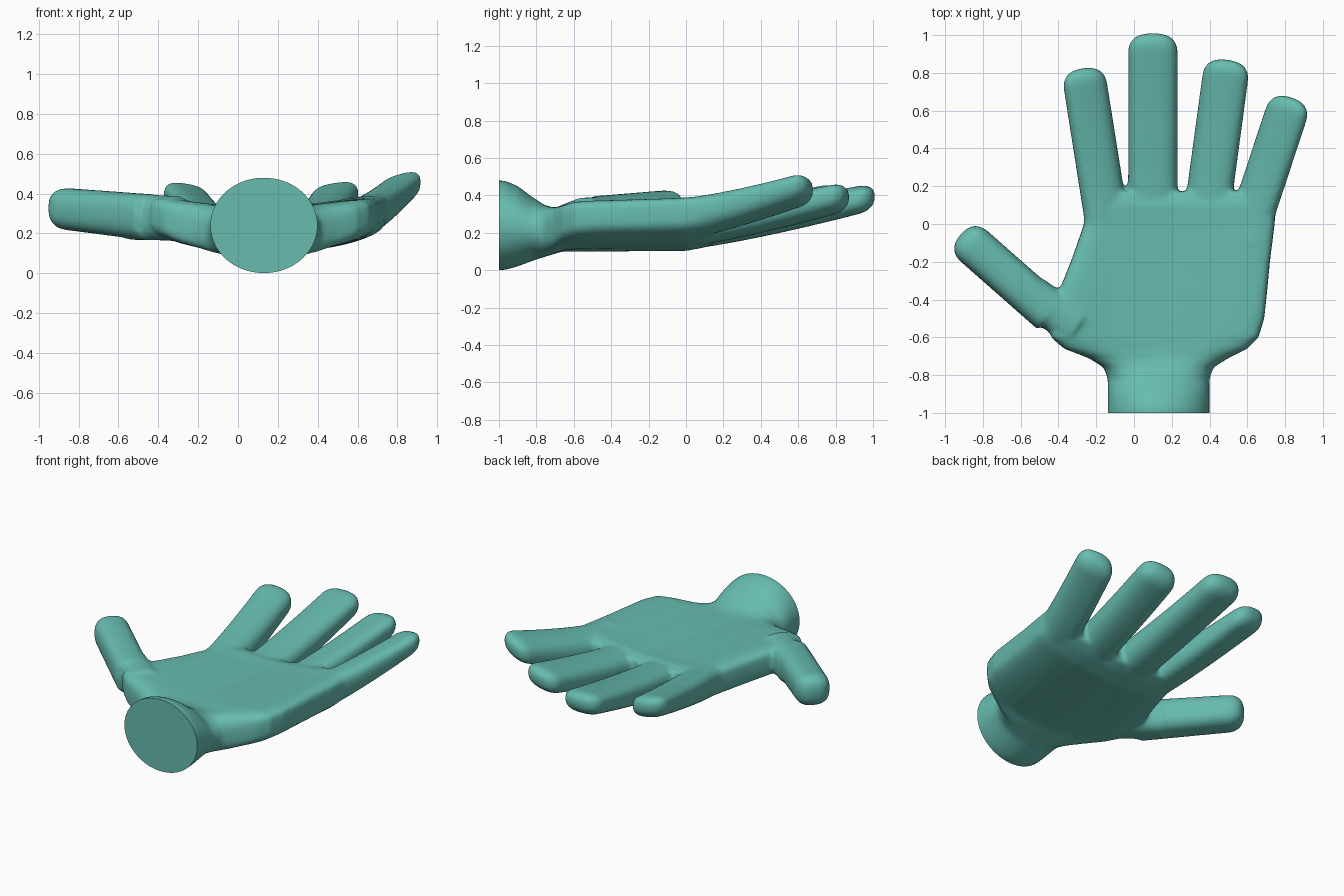
import bpy, bmesh, math
from mathutils import Vector

if "Cube" in bpy.data.objects:
    bpy.data.objects.remove(bpy.data.objects["Cube"], do_unlink=True)

SIDES = 40
MID_X, MID_Z = 0.13, 0.217

skin = bpy.data.materials.new("teal_skin")
skin.use_nodes = True
teal = (0.135, 0.50, 0.43, 1)
skin.diffuse_color = teal
skin.node_tree.nodes["Principled BSDF"].inputs["Base Color"].default_value = teal


def loft(bm, sections, across, power):
    """Closed tube through sections (centre, half width, half height)."""
    rings = []
    for centre, rx, rz in sections:
        ring = []
        for i in range(SIDES):
            a = 2 * math.pi * i / SIDES
            c, s = math.cos(a), math.sin(a)
            e = 2 / (power(centre) if callable(power) else power)
            u = math.copysign(abs(c) ** e, c) * rx
            w = math.copysign(abs(s) ** e, s) * rz
            ring.append(bm.verts.new(Vector(centre) + across * u + Vector((0, 0, w))))
        rings.append(ring)
    for a, b in zip(rings, rings[1:]):
        for i in range(SIDES):
            j = (i + 1) % SIDES
            bm.faces.new((a[i], a[j], b[j], b[i]))
    bm.faces.new(rings[0])
    bm.faces.new(rings[-1])


def digit(bm, base, tip, width, thick, power=2.7):
    """Tapering finger with a blunt rounded end; thick = (base, tip)."""
    base, tip = Vector(base), Vector(tip)
    d = (tip - base)
    length = d.length
    d.normalize()
    across = Vector((d.y, -d.x, 0)).normalized()
    sections = []
    for k in range(9):
        t = k / 8
        reach = (length - 0.09) * t
        sections.append((base + d * reach, width, thick[0] + (thick[1] - thick[0]) * t))
    for k in range(1, 7):
        a = math.pi / 2 * k / 6.3
        grow, scale = 0.09 * math.sin(a), math.cos(a) ** 0.75
        sections.append((base + d * (length - 0.09 + grow), width * scale, thick[1] * scale))
    loft(bm, sections, across, power)


def bend(v):
    """Cup the hand from side to side and lift the fingers forward."""
    t = min(max((v.y + 0.80) / 0.18, 0), 1)
    lift = 0.175 * max(v.y, 0) ** 1.3
    return 0.25 * t * t * (3 - 2 * t) * (v.x - MID_X) ** 2 + lift


bm = bmesh.new()

# wrist and palm: y, left edge, right edge, bottom, top
outline = [
    (-1.10, -0.14, 0.40, 0.00, 0.48), (-0.97, -0.14, 0.40, 0.00, 0.48),
    (-0.90, -0.14, 0.40, 0.02, 0.45), (-0.82, -0.14, 0.40, 0.05, 0.39),
    (-0.76, -0.16, 0.42, 0.07, 0.35), (-0.71, -0.24, 0.50, 0.085, 0.335),
    (-0.66, -0.37, 0.60, 0.10, 0.33), (-0.60, -0.44, 0.66, 0.10, 0.33),
    (-0.50, -0.44, 0.69, 0.10, 0.33), (-0.36, -0.40, 0.705, 0.10, 0.33),
    (-0.20, -0.335, 0.72, 0.10, 0.33), (0.00, -0.265, 0.745, 0.10, 0.33),
    (0.10, -0.265, 0.75, 0.11, 0.325), (0.17, -0.26, 0.74, 0.13, 0.30)]
palm = [(((l + r) / 2, y, (b + t) / 2), (r - l) / 2, (t - b) / 2)
        for y, l, r, b, t in outline]
loft(bm, palm, Vector((1, 0, 0)),
     lambda c: 2 + 2.6 * min(max((c[1] + 0.82) / 0.2, 0), 1))

# four fingers: base x, base y, tip x, tip y, half width
for bx, by, tx, ty, w in [(-0.126, -0.10, -0.272, 0.825, 0.116),
                          (0.10, -0.10, 0.10, 1.01, 0.131),
                          (0.365, -0.10, 0.496, 0.87, 0.122),
                          (0.58, -0.10, 0.835, 0.67, 0.113)]:
    digit(bm, (bx, by, MID_Z), (tx, ty, MID_Z), w, (0.11, 0.075))

for v in bm.verts:
    v.co.z += bend(v.co)

# thumb
digit(bm, (-0.30, -0.55, 0.275), (-0.60, -0.335, 0.285), 0.106, (0.112, 0.115))
digit(bm, (-0.44, -0.476, 0.28), (-0.918, -0.055, 0.328), 0.108, (0.117, 0.105))

bmesh.ops.recalc_face_normals(bm, faces=bm.faces)
mesh = bpy.data.meshes.new("hand")
bm.to_mesh(mesh)
bm.free()
hand = bpy.data.objects.new("hand", mesh)
bpy.context.collection.objects.link(hand)

# fuse the parts into one soft skin
remesh = hand.modifiers.new("fuse", 'REMESH')
remesh.mode = 'VOXEL'
remesh.voxel_size = 0.012
soften = hand.modifiers.new("soften", 'SMOOTH')
soften.factor = 0.5
soften.iterations = 12
bpy.context.view_layer.update()
deps = bpy.context.evaluated_depsgraph_get()
fused = bpy.data.meshes.new_from_object(hand.evaluated_get(deps))
hand.modifiers.clear()

# cut the wrist flat
bm = bmesh.new()
bm.from_mesh(fused)
cut = bmesh.ops.bisect_plane(bm, geom=bm.verts[:] + bm.edges[:] + bm.faces[:],
                             plane_co=(0, -1, 0), plane_no=(0, 1, 0), clear_inner=True)
bmesh.ops.holes_fill(bm, edges=[e for e in bm.edges if e.is_boundary], sides=0)
bmesh.ops.recalc_face_normals(bm, faces=bm.faces)
bm.to_mesh(fused)
bm.free()
hand.data = fused
fused.materials.clear()
fused.materials.append(skin)

bpy.context.view_layer.objects.active = hand
hand.select_set(True)
bpy.ops.object.shade_smooth_by_angle(angle=math.radians(40))
